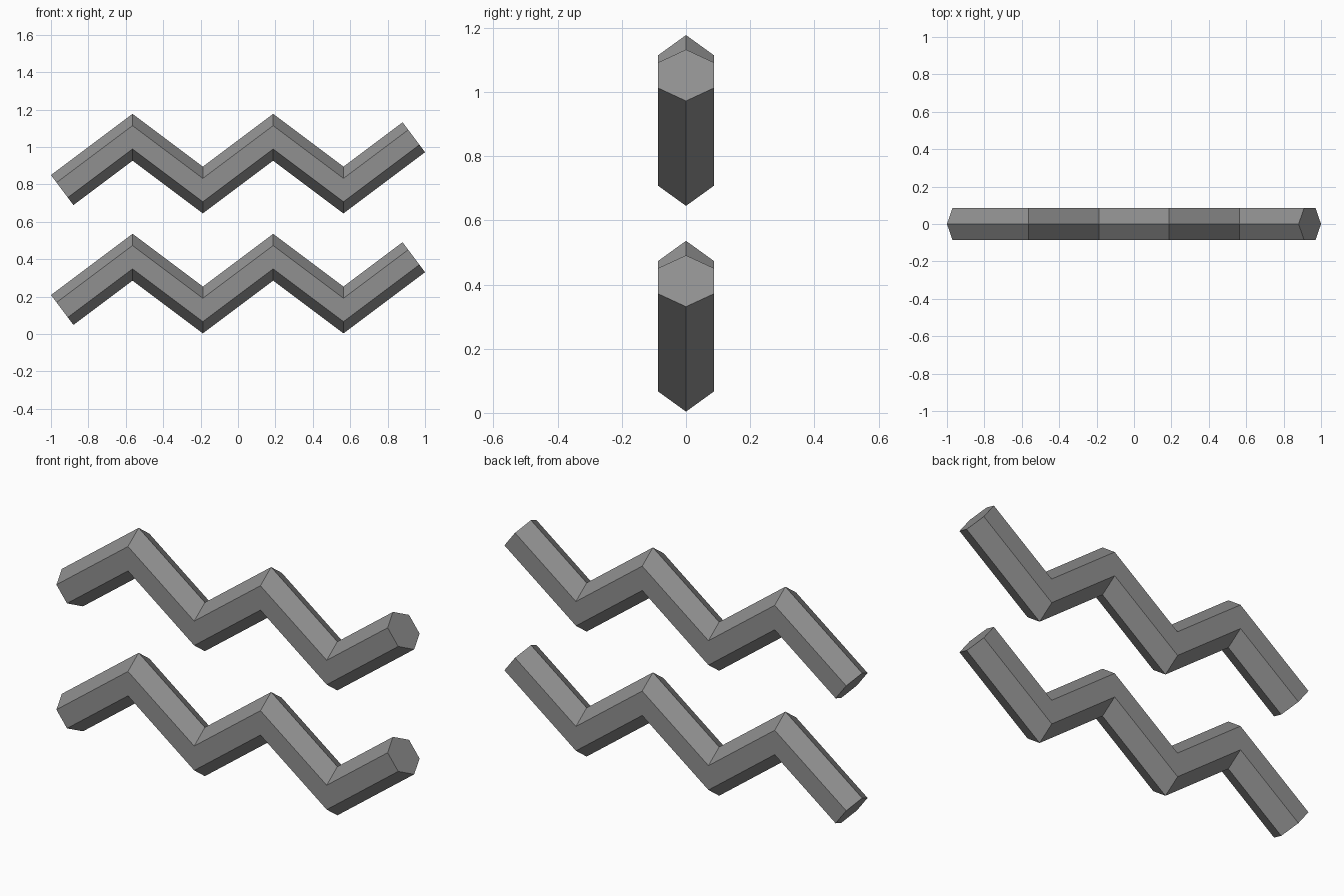
import bpy
import bmesh
import math
from mathutils import Vector

cube = bpy.data.objects.get("Cube")
if cube:
    bpy.data.objects.remove(cube, do_unlink=True)

RADIUS = 0.1        # hexagon corner radius
STEP = 0.376        # horizontal run of one segment
RISE = 0.282        # vertical run of one segment
SEGMENTS = 5
SIDES = 6

grey = bpy.data.materials.new("grey")
grey.use_nodes = True
colour = (0.28, 0.28, 0.28, 1)
grey.diffuse_color = colour
grey.node_tree.nodes["Principled BSDF"].inputs["Base Color"].default_value = colour


def zigzag_bar(name, low_z):
    """Hexagonal bar swept along a mitred zigzag whose low points are at low_z."""
    points = [Vector(((i - SEGMENTS / 2) * STEP, 0, low_z + RISE * (i % 2)))
              for i in range(SEGMENTS + 1)]
    slope = math.atan2(RISE, STEP)
    bm = bmesh.new()
    rings = []
    for i, p in enumerate(points):
        # ends are cut square, inner joints are vertical mitres
        if i in (0, SEGMENTS):
            up = Vector((-math.sin(slope), 0, math.cos(slope)))
        else:
            up = Vector((0, 0, 1 / math.cos(slope)))
        ring = []
        for k in range(SIDES):
            a = math.tau * k / SIDES
            offset = up * math.cos(a) + Vector((0, 1, 0)) * math.sin(a)
            ring.append(bm.verts.new(p + offset * RADIUS))
        rings.append(ring)
    for a, b in zip(rings, rings[1:]):
        for k in range(SIDES):
            n = (k + 1) % SIDES
            bm.faces.new((a[k], a[n], b[n], b[k]))
    bm.faces.new(rings[0])
    bm.faces.new(rings[-1])
    bmesh.ops.recalc_face_normals(bm, faces=bm.faces)
    mesh = bpy.data.meshes.new(name)
    bm.to_mesh(mesh)
    bm.free()
    mesh.materials.append(grey)
    obj = bpy.data.objects.new(name, mesh)
    bpy.context.collection.objects.link(obj)


# Two identical bars, one above the other
zigzag_bar("lower_zigzag_bar", 0.129)
zigzag_bar("upper_zigzag_bar", 0.77)
